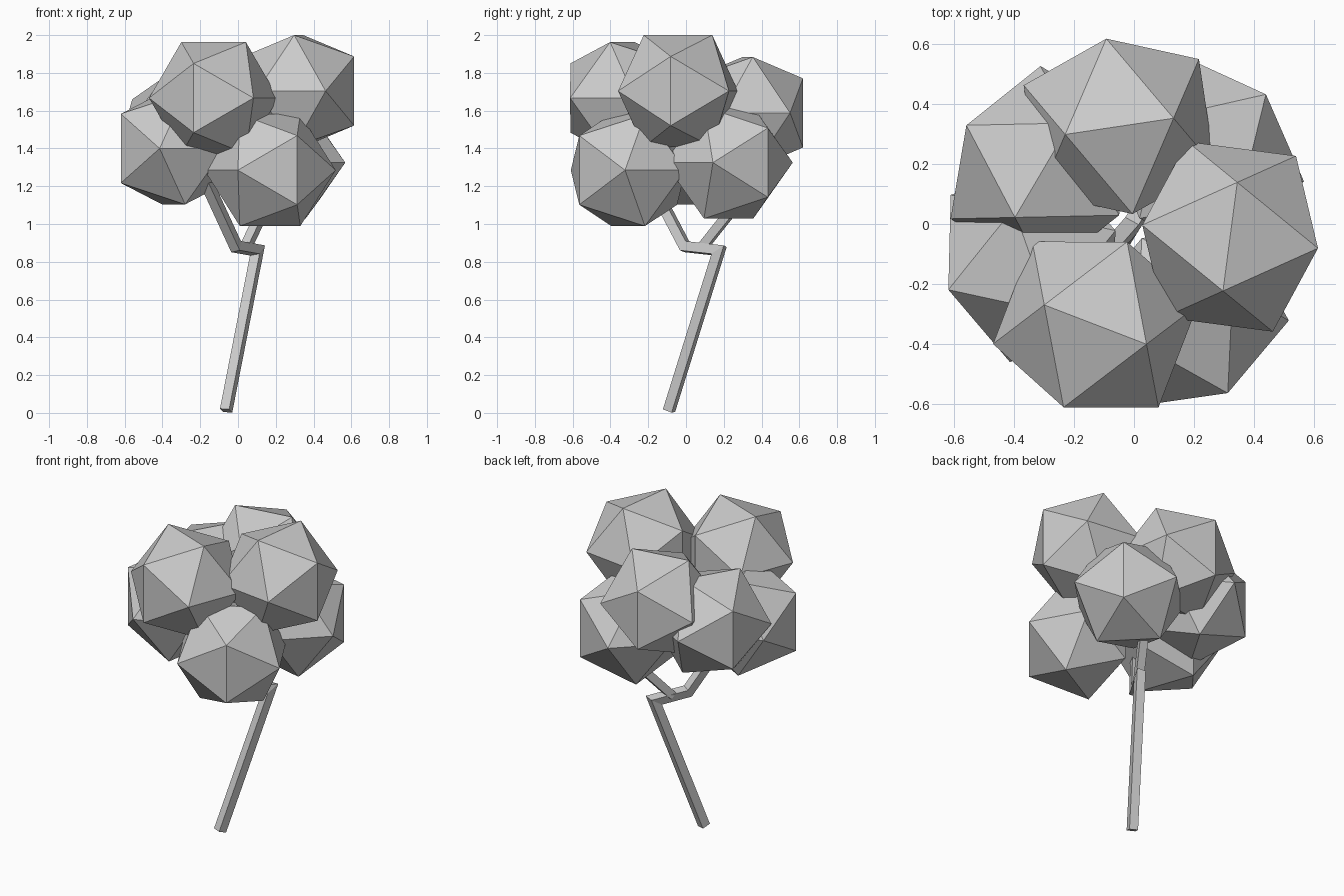
import bpy, bmesh, math
from mathutils import Vector

if "Cube" in bpy.data.objects:
    bpy.data.objects.remove(bpy.data.objects["Cube"])

PHI = (1 + math.sqrt(5)) / 2
HALF = 0.183          # half an edge of a foliage ball


def finish(name, bm):
    bmesh.ops.recalc_face_normals(bm, faces=bm.faces)
    mesh = bpy.data.meshes.new(name)
    bm.to_mesh(mesh)
    bm.free()
    ob = bpy.data.objects.new(name, mesh)
    bpy.context.collection.objects.link(ob)
    return ob


def foliage_ball(name, angle, radius, z):
    """Icosahedron with a level top edge, turned to face outward from the stem."""
    bm = bmesh.new()
    for a in (-HALF, HALF):
        for b in (-HALF * PHI, HALF * PHI):
            for v in ((0, a, b), (a, b, 0), (b, 0, a)):
                bm.verts.new(v)
    bmesh.ops.convex_hull(bm, input=bm.verts[:])
    ob = finish(name, bm)
    t = math.radians(angle)
    ob.location = (radius * math.cos(t), radius * math.sin(t), z)
    ob.rotation_euler.z = t


def square_stem(name, path, width, side_hint):
    """Square section swept along a path with mitred corners."""
    pts = [Vector(p) for p in path]
    dirs = [(b - a).normalized() for a, b in zip(pts, pts[1:])]
    side = Vector(side_hint)
    side = (side - dirs[0] * side.dot(dirs[0])).normalized()
    up = dirs[0].cross(side)
    h = width / 2
    ring = [pts[0] + side * s * h + up * u * h
            for s, u in ((-1, -1), (1, -1), (1, 1), (-1, 1))]
    rings = [ring]
    for i, d in enumerate(dirs):
        n = (d + dirs[i + 1]).normalized() if i + 1 < len(dirs) else d
        ring = [v + d * ((pts[i + 1] - v).dot(n) / d.dot(n)) for v in ring]
        rings.append(ring)
    bm = bmesh.new()
    rows = [[bm.verts.new(v) for v in r] for r in rings]
    for a, b in zip(rows, rows[1:]):
        for k in range(4):
            j = (k + 1) % 4
            bm.faces.new((a[k], a[j], b[j], b[k]))
    bm.faces.new(rows[0])
    bm.faces.new(rows[-1])
    finish(name, bm)


# Leaning trunk with its kink and front branch, then the back branch
square_stem("trunk", [(-0.063, -0.09, 0.012), (0.103, 0.175, 0.86),
                      (-0.01, -0.005, 0.88), (-0.19, -0.21, 1.27)],
            0.052, (0.94, -0.34, 0))
square_stem("back_branch", [(0.04, 0.085, 0.875), (0.18, 0.32, 1.17)],
            0.048, (0.94, -0.34, 0))

# Seven foliage balls: angle, distance from centre, height
balls = [(-7.5, 0.324, 1.704), (44.5, 0.322, 1.325), (98.5, 0.33, 1.588),
         (149.5, 0.354, 1.477), (199.5, 0.362, 1.40), (249, 0.36, 1.667),
         (-61, 0.35, 1.285)]
for i, (angle, radius, z) in enumerate(balls, 1):
    foliage_ball(f"foliage_ball_{i}", angle, radius, z)
